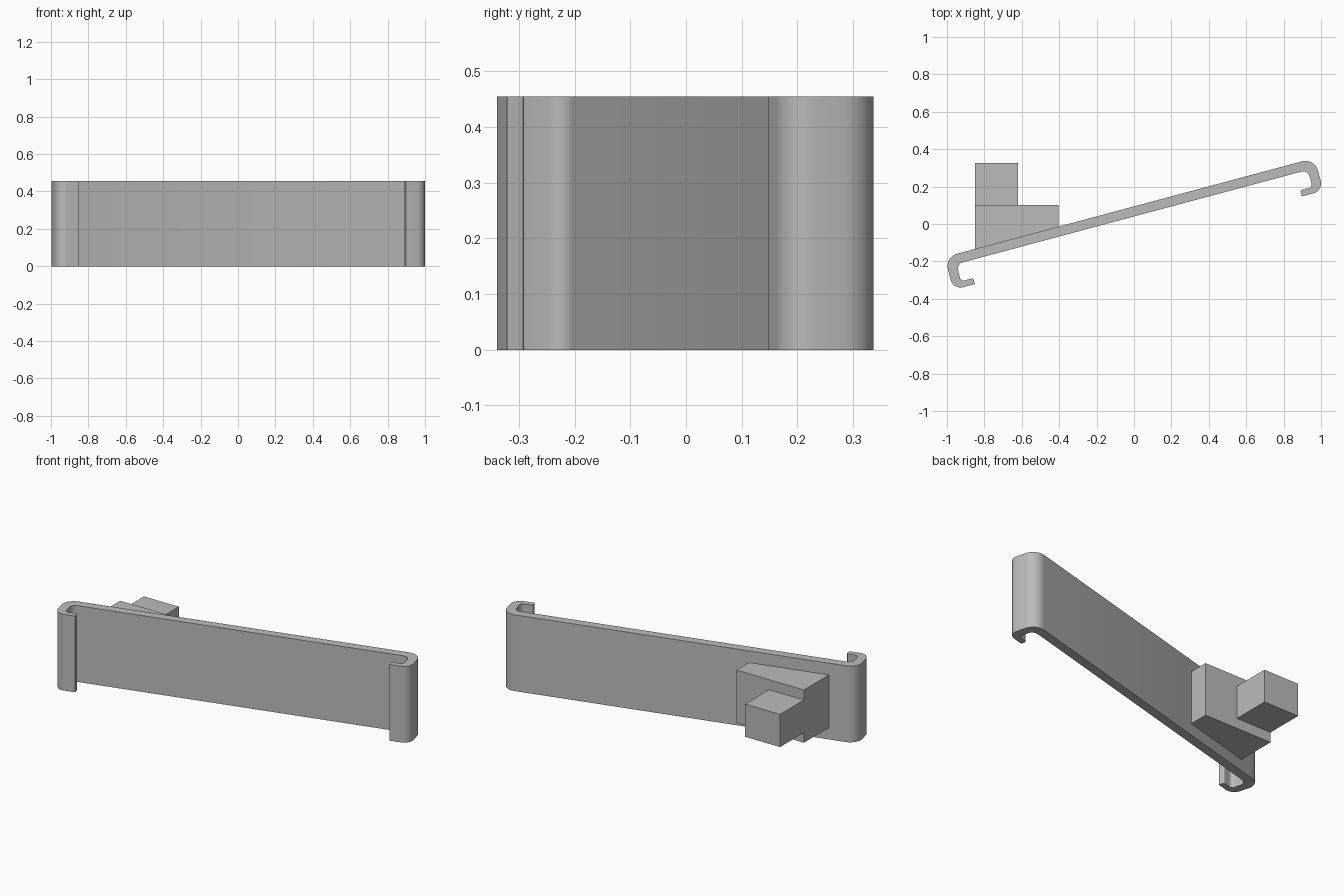
import bpy
import bmesh
import math
from mathutils import Vector, Matrix

HEIGHT = 0.455
TILT = math.radians(15)

cube = bpy.data.objects.get("Cube")
if cube:
    bpy.data.objects.remove(cube, do_unlink=True)

grey = bpy.data.materials.new("plain_grey")
grey.use_nodes = True
colour = (0.5, 0.5, 0.5, 1)
grey.diffuse_color = colour
grey.node_tree.nodes["Principled BSDF"].inputs["Base Color"].default_value = colour


def fillet(corners, steps=8):
    """Round each (x, y, radius) corner of a closed outline."""
    points = []
    for i, (x, y, r) in enumerate(corners):
        p = Vector((x, y))
        if r == 0:
            points.append(p)
            continue
        a = (Vector(corners[i - 1][:2]) - p).normalized()
        b = (Vector(corners[(i + 1) % len(corners)][:2]) - p).normalized()
        half = a.angle(b) / 2
        centre = p + (a + b).normalized() * (r / math.sin(half))
        start = p + a * (r / math.tan(half)) - centre
        end = p + b * (r / math.tan(half)) - centre
        sweep = start.angle_signed(end)
        for k in range(steps + 1):
            points.append(centre + Matrix.Rotation(-sweep * k / steps, 2) @ start)
    return points


def extrude_outline(name, outline, z0, z1):
    """Raise a flat outline into a solid."""
    bm = bmesh.new()
    face = bm.faces.new([bm.verts.new((p[0], p[1], z0)) for p in outline])
    up = bmesh.ops.extrude_face_region(bm, geom=[face])
    verts = [v for v in up["geom"] if isinstance(v, bmesh.types.BMVert)]
    bmesh.ops.translate(bm, verts=verts, vec=(0, 0, z1 - z0))
    bmesh.ops.recalc_face_normals(bm, faces=bm.faces)
    mesh = bpy.data.meshes.new(name)
    bm.to_mesh(mesh)
    bm.free()
    mesh.materials.append(grey)
    obj = bpy.data.objects.new(name, mesh)
    bpy.context.collection.objects.link(obj)
    return obj


# Clip plate: right half of the hooked section, mirrored to the other end
outer = [(1.024, 0.091, 0.07), (1.024, -0.09, 0.055), (0.905, -0.09, 0)]
inner = [(0.905, -0.057, 0.008), (0.973, -0.057, 0.02), (0.973, 0.039, 0.035)]
half = outer + inner
section = half + [(-x, y, r) for x, y, r in reversed(half)]
plate = extrude_outline("clip_plate", fillet(section), 0, HEIGHT)
plate.rotation_euler.z = TILT

bpy.ops.object.select_all(action='DESELECT')
plate.select_set(True)
bpy.context.view_layer.objects.active = plate
bpy.ops.object.shade_smooth_by_angle(angle=math.radians(30))

# Wedge block: its sloping side sits on the back of the plate
def plate_back(x):
    return 0.091 / math.cos(TILT) + x * math.tan(TILT) - 0.002


left, right, back = -0.405, -0.85, 0.102
extrude_outline("wedge_block", [(right, plate_back(right)), (left, plate_back(left)),
                                (left, back), (right, back)], 0.07, 0.385)

# Square peg standing out from the wedge
extrude_outline("square_peg", [(right, back), (-0.62, back),
                               (-0.62, 0.327), (right, 0.327)], 0.13, 0.325)
